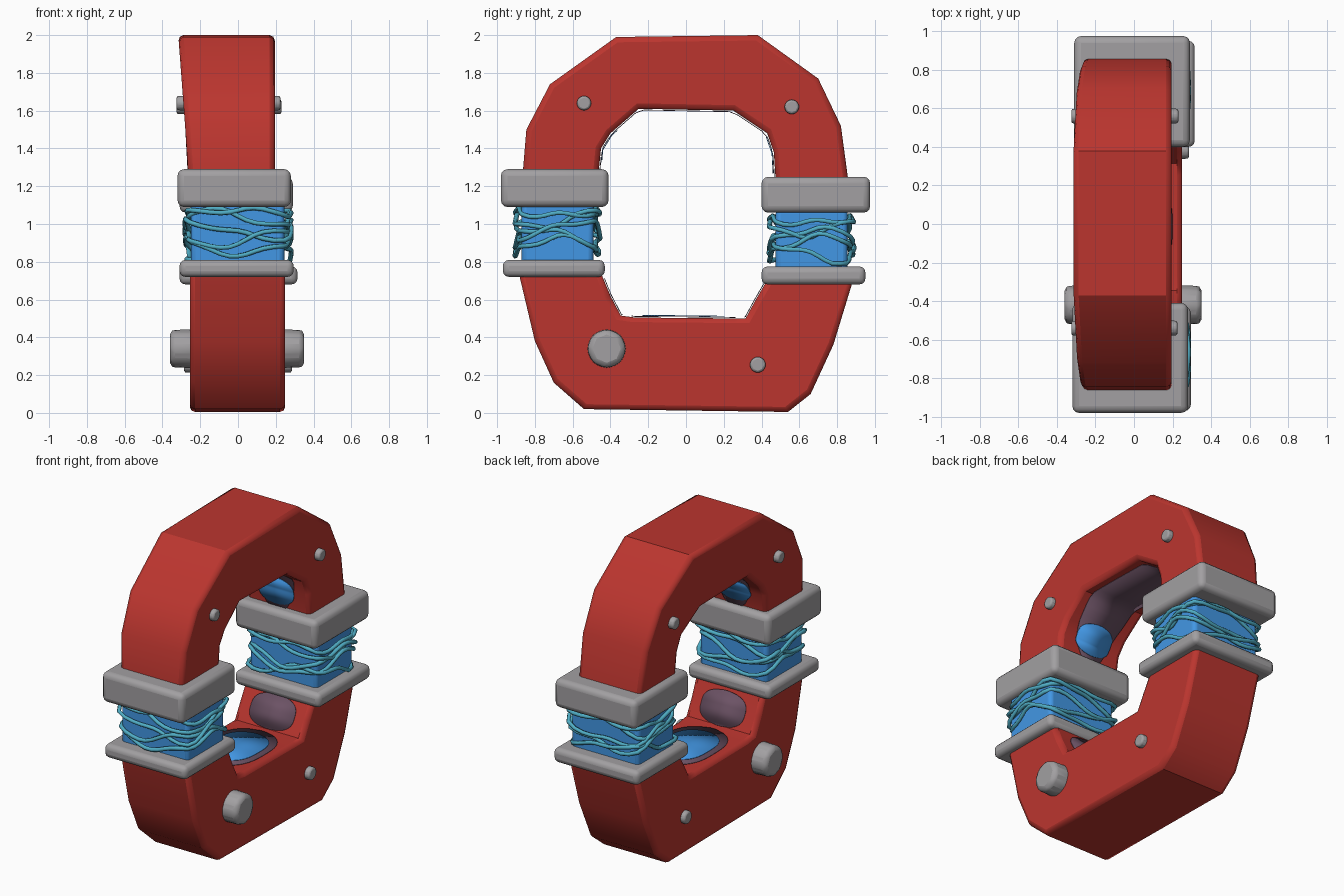
import bpy, bmesh, math, random
from mathutils import Vector

if "Cube" in bpy.data.objects:
    bpy.data.objects.remove(bpy.data.objects["Cube"])
random.seed(4)


def material(name, rgb):
    m = bpy.data.materials.new(name)
    m.diffuse_color = (*rgb, 1)
    m.use_nodes = True
    m.node_tree.nodes["Principled BSDF"].inputs["Base Color"].default_value = m.diffuse_color
    return m


RED = material("red_paint", (0.50, 0.036, 0.028))
GRAY = material("gray_metal", (0.36, 0.35, 0.36))
BLUE = material("blue_core", (0.055, 0.31, 0.78))
CYAN = material("cyan_wire", (0.08, 0.42, 0.56))
PURPLE = material("dull_purple", (0.15, 0.085, 0.13))


def finish(name, bm, mat, bevel=0, segments=2, limit=0.6, smooth=True):
    bmesh.ops.recalc_face_normals(bm, faces=bm.faces)
    me = bpy.data.meshes.new(name)
    bm.to_mesh(me)
    bm.free()
    me.materials.append(mat)
    ob = bpy.data.objects.new(name, me)
    bpy.context.collection.objects.link(ob)
    if bevel:
        b = ob.modifiers.new("bevel", "BEVEL")
        b.width, b.segments = bevel, segments
        b.limit_method, b.angle_limit = "ANGLE", limit
    if smooth:
        bpy.ops.object.select_all(action="DESELECT")
        bpy.context.view_layer.objects.active = ob
        ob.select_set(True)
        bpy.ops.object.shade_smooth_by_angle(angle=math.radians(32))
    return ob


def arch(name, stations, xmin, xmax):
    """Rectangular section swept through (outer y, outer z, inner y, inner z)."""
    bm = bmesh.new()
    rings = []
    for yo, zo, yi, zi in stations:
        rings.append([bm.verts.new(p) for p in (
            (xmin(zo), yo, zo), (xmax(zo), yo, zo),
            (xmax(zi), yi, zi), (xmin(zi), yi, zi))])
    for a, b in zip(rings, rings[1:]):
        for i in range(4):
            j = (i + 1) % 4
            bm.faces.new((a[i], a[j], b[j], b[i]))
    bm.faces.new(rings[0])
    bm.faces.new(rings[-1])
    return finish(name, bm, RED, 0.028, 2, 1.2)


def box(name, lo, hi, mat, bevel):
    bm = bmesh.new()
    bmesh.ops.create_cube(bm, size=1)
    for v in bm.verts:
        v.co = Vector([(a + b) / 2 + c * (b - a) for a, b, c in zip(lo, hi, v.co)])
    return finish(name, bm, mat, bevel, 3)


def bolt(name, y, z, r, x0, x1):
    bm = bmesh.new()
    bmesh.ops.create_cone(bm, cap_ends=True, segments=8, radius1=r, radius2=r * 0.95, depth=1)
    s = 1 if x1 > 0 else -1
    for v in bm.verts:
        a, b, c = v.co
        v.co = (x0 + (c + 0.5) * (x1 - x0), y + a * s, z + b)
    return finish(name, bm, GRAY, r * 0.25, 2)


def patch(name, line, s0, s1, width, lift, mat, xc=0):
    """Thin rounded plate following part of an inner wall."""
    pts = [Vector((0, y, z)) for y, z in line]
    lens = [(b - a).length for a, b in zip(pts, pts[1:])]
    total = sum(lens)

    def at(s):
        d = s * total
        for a, b, l in zip(pts, pts[1:], lens):
            if d <= l:
                return a.lerp(b, d / l)
            d -= l
        return pts[-1].copy()

    bm = bmesh.new()
    rows = []
    n = 28
    for i in range(n + 1):
        t = 2 * i / n - 1
        p = at(s0 + (s1 - s0) * i / n)
        p += (Vector((0, 0, 1.05)) - p).normalized() * lift
        w = max(0.02, width * (1 - abs(t) ** 3) ** 0.5)
        rows.append([bm.verts.new(p + Vector((xc + k * w, 0, 0))) for k in (-1, 1)])
    for a, b in zip(rows, rows[1:]):
        bm.faces.new((a[0], a[1], b[1], b[0]))
    ob = finish(name, bm, mat)
    sol = ob.modifiers.new("thickness", "SOLIDIFY")
    sol.thickness, sol.offset = 0.004, 0


# Red arches
upper = [(-.87, 1.2, -.47, 1.2), (-.845, 1.5, -.45, 1.4), (-.72, 1.74, -.40, 1.48),
         (-.37, 1.99, -.25, 1.61), (.38, 2.0, .25, 1.60), (.70, 1.77, .43, 1.48),
         (.82, 1.52, .465, 1.38), (.87, 1.15, .48, 1.15)]
lower = [(-.89, .76, -.45, .74), (-.80, .38, -.40, .62), (-.70, .16, -.345, .515),
         (-.54, .02, -.27, .505), (.54, .005, .25, .50), (.66, .10, .315, .50),
         (.78, .36, .37, .60), (.89, .72, .44, .72)]
arch("upper_arch", upper, lambda z: -.26 - .075 * max(0, z - 1.25), lambda z: .195)
arch("lower_arch", lower, lambda z: -.255, lambda z: .25)

# Blue and purple patches on the inner walls
up_in = [s[2:] for s in upper]
low_in = [s[2:] for s in lower]
patch("upper_inner_band", up_in, .04, .96, .17, .006, PURPLE, -.04)
patch("upper_inner_spot_front", up_in, .085, .215, .13, .012, BLUE, -.04)
patch("upper_inner_spot_back", up_in, .79, .92, .13, .012, BLUE, -.04)
patch("lower_inner_slope_front", low_in, .03, .22, .16, .006, PURPLE)
patch("lower_inner_slope_back", low_in, .78, .97, .16, .006, PURPLE)
patch("lower_inner_floor", low_in, .26, .74, .20, .006, PURPLE)
patch("lower_inner_floor_spot", low_in, .31, .69, .16, .012, BLUE)

# Collars above and below each core
box("upper_collar_front", (-.32, -.98, 1.09), (.28, -.41, 1.29), GRAY, .035)
box("upper_collar_back", (-.31, .40, 1.06), (.29, .975, 1.25), GRAY, .035)
box("lower_collar_front", (-.31, -.97, .72), (.295, -.43, .81), GRAY, .032)
box("lower_collar_back", (-.31, .40, .68), (.315, .95, .775), GRAY, .032)

# Glowing cores and the wires wound around them
for side, y, z in (("front", -.68, .95), ("back", .665, .91)):
    box("core_" + side, (-.25, y - .19, z - .17), (.245, y + .19, z + .17), BLUE, .025)
    cu = bpy.data.curves.new("wires_" + side, "CURVE")
    cu.dimensions = "3D"
    cu.bevel_depth, cu.bevel_resolution = .013, 1
    cu.materials.append(CYAN)
    for k, base in enumerate((-.065, -.02, .02, .075, .11)):
        n = 40
        sp = cu.splines.new("POLY")
        sp.points.add(n - 1)
        sp.use_cyclic_u = True
        ph, ph2 = random.uniform(0, 6.28), random.uniform(0, 6.28)
        amp = .045 if k < 4 else .015
        for i in range(n):
            a = 2 * math.pi * i / n
            c, s = math.cos(a), math.sin(a)
            r = (abs(c) ** 7 + abs(s) ** 7) ** (-1 / 7)
            out = .008 + .012 * math.sin(3 * a + ph2)
            dz = amp * math.sin(2 * a + ph) + .015 * math.sin(5 * a + ph2)
            dz = max(-.12, min(.135, base + dz))
            sp.points[i].co = ((.262 + out) * r * c, y + (.205 + out) * r * s, z + dz, 1)
    ob = bpy.data.objects.new("wires_" + side, cu)
    bpy.context.collection.objects.link(ob)

# Bolts on both faces
for name, y, z, r, xa, xb in (("upper_bolt_front", -.54, 1.64, .042, -.325, .225),
                              ("upper_bolt_back", .56, 1.62, .042, -.325, .23),
                              ("lower_bolt_back", .38, .255, .046, -.285, .285),
                              ("large_bolt", -.42, .34, .11, -.36, .35)):
    bolt(name + "_left", y, z, r, -.2, xa)
    bolt(name + "_right", y, z, r, .16, xb)
